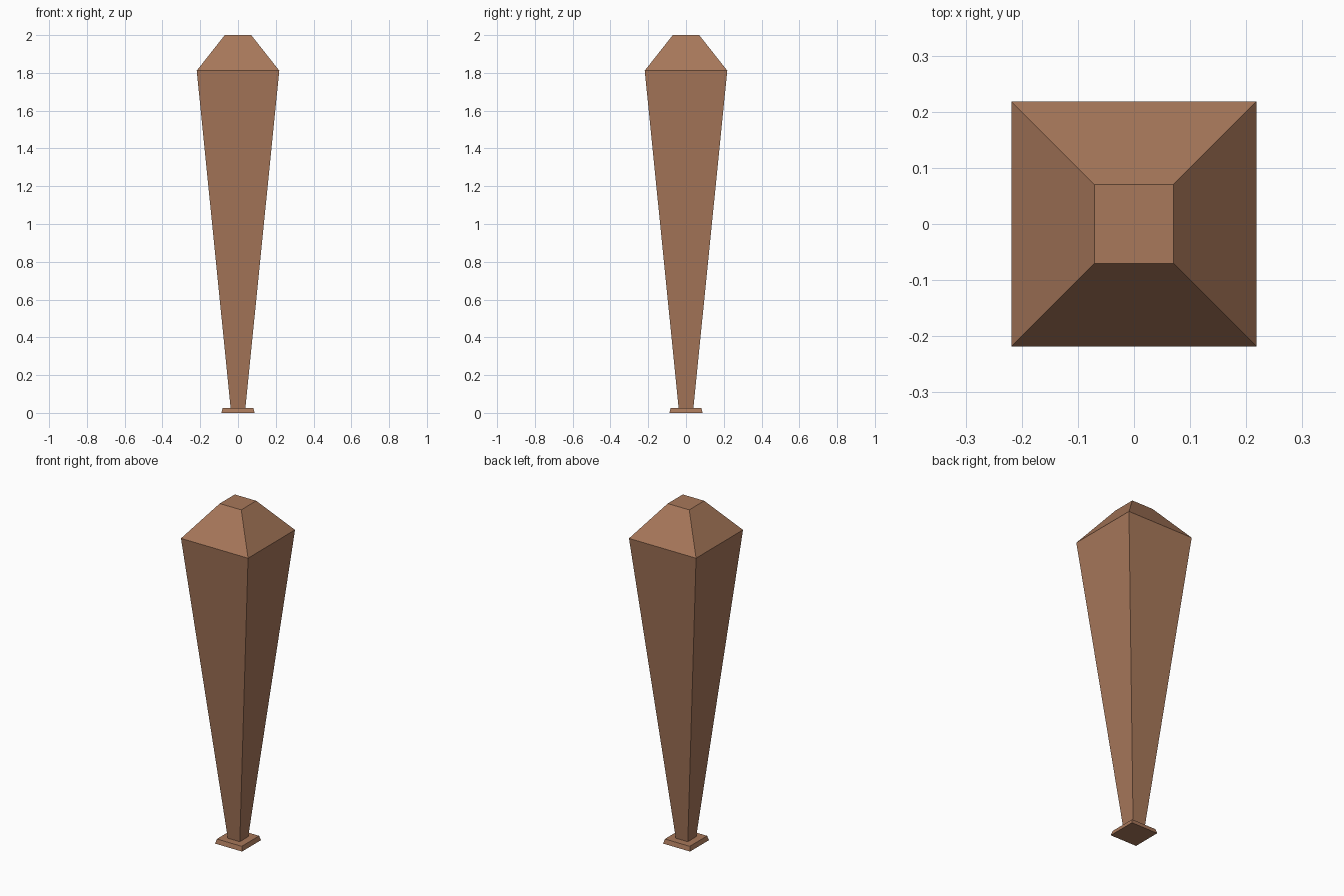
import bpy, bmesh

if "Cube" in bpy.data.objects:
    bpy.data.objects.remove(bpy.data.objects["Cube"])

wood = bpy.data.materials.new("warm brown")
wood.diffuse_color = (0.392, 0.188, 0.103, 1)
wood.use_nodes = True
wood.node_tree.nodes["Principled BSDF"].inputs["Base Color"].default_value = wood.diffuse_color


def square_loft(name, profile):
    """Stack square rings given as (half width, height) and skin them."""
    bm = bmesh.new()
    rings = [[bm.verts.new((sx * h, sy * h, z))
              for sx, sy in ((-1, -1), (1, -1), (1, 1), (-1, 1))]
             for h, z in profile]
    bm.faces.new(rings[0][::-1])
    bm.faces.new(rings[-1])
    for low, high in zip(rings, rings[1:]):
        for i in range(4):
            j = (i + 1) % 4
            bm.faces.new((low[i], low[j], high[j], high[i]))
    mesh = bpy.data.meshes.new(name)
    bm.to_mesh(mesh)
    bm.free()
    mesh.materials.append(wood)
    obj = bpy.data.objects.new(name, mesh)
    bpy.context.collection.objects.link(obj)
    return obj


# Small foot plate with slightly sloped edges
square_loft("foot_plate", [(0.088, 0), (0.081, 0.026)])
# Tapered shaft widening upward, closed by a truncated pyramid cap
square_loft("tapered_body", [(0.039, 0.025), (0.2185, 1.812), (0.07, 2.0)])
